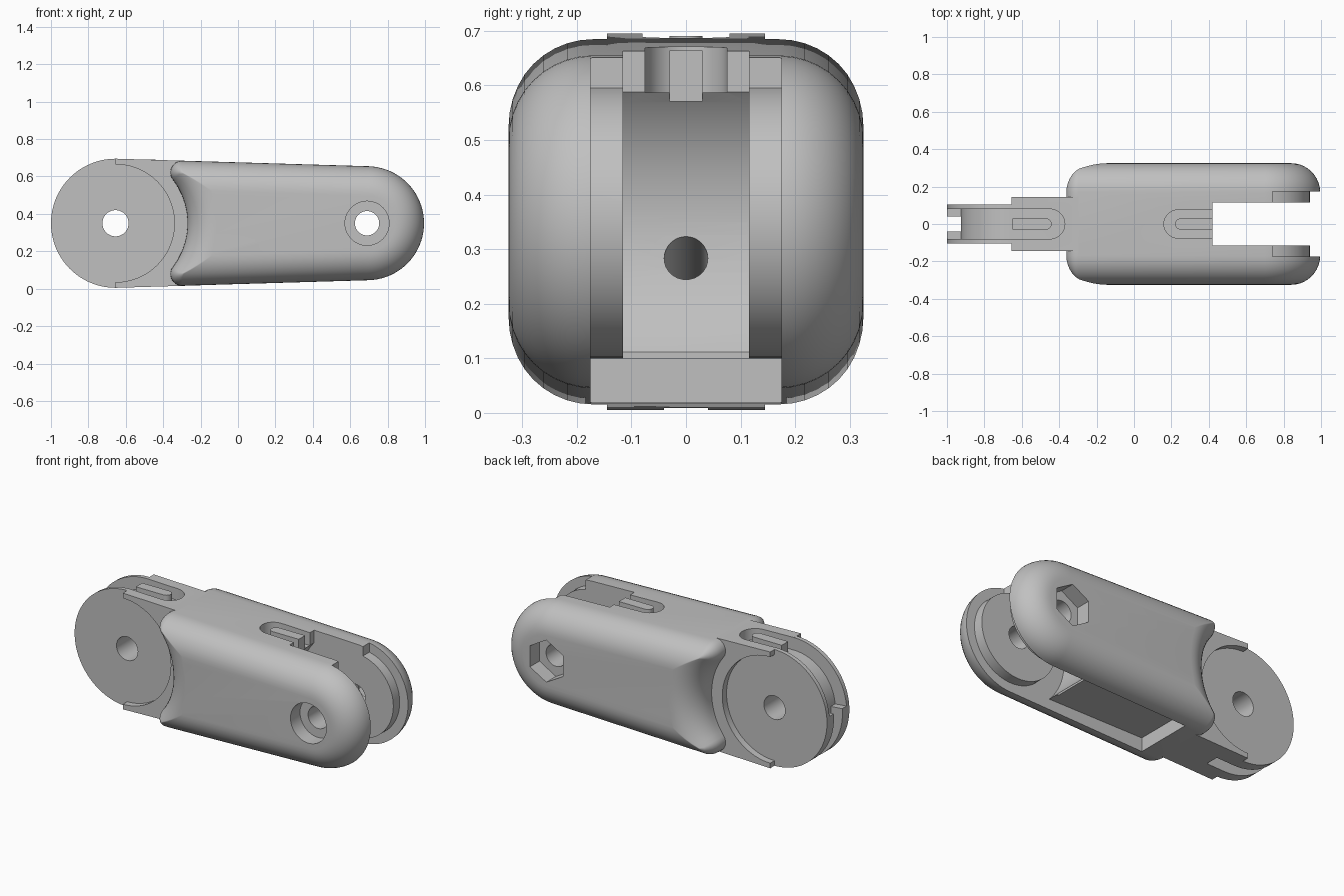
import bpy, bmesh, math
from mathutils import Vector

if "Cube" in bpy.data.objects:
    bpy.data.objects.remove(bpy.data.objects["Cube"])

AX, BX, ZC = -0.655, 0.69, 0.35      # knuckle pivot, fork pivot, pivot height
R_A, R_B = 0.345, 0.305

grey = bpy.data.materials.new("light_grey")
grey.diffuse_color = (0.53, 0.53, 0.53, 1)
grey.use_nodes = True
grey.node_tree.nodes["Principled BSDF"].inputs["Base Color"].default_value = grey.diffuse_color


def loft(name, rings):
    """Closed solid through rings of equal point count."""
    bm = bmesh.new()
    rows = [[bm.verts.new(p) for p in ring] for ring in rings]
    n = len(rows[0])
    for a, b in zip(rows, rows[1:]):
        for i in range(n):
            bm.faces.new((a[i], a[(i + 1) % n], b[(i + 1) % n], b[i]))
    bm.faces.new(rows[0][::-1])
    bm.faces.new(rows[-1])
    bmesh.ops.recalc_face_normals(bm, faces=bm.faces)
    me = bpy.data.meshes.new(name)
    bm.to_mesh(me)
    bm.free()
    ob = bpy.data.objects.new(name, me)
    bpy.context.collection.objects.link(ob)
    me.materials.append(grey)
    return ob


def prism(name, pts, y0, y1):
    return loft(name, [[(x, y, z) for x, z in pts] for y in (y0, y1)])


def column(name, pts, z0, z1):
    return loft(name, [[(x, y, z) for x, y in pts] for z in (z0, z1)])


def arc(cx, cz, r, a0, a1, n):
    return [(cx + r * math.cos(math.radians(a0 + (a1 - a0) * i / n)),
             cz + r * math.sin(math.radians(a0 + (a1 - a0) * i / n))) for i in range(n + 1)]


def circle(cx, cz, r, n=64, start=0):
    return arc(cx, cz, r, start, start + 360, n)[:-1]


def rect(x0, x1, z0, z1):
    return [(x0, z0), (x1, z0), (x1, z1), (x0, z1)]


def sector(cx, r0, r1, a0, a1, n=40):
    return arc(cx, ZC, r0, a0, a1, n) + arc(cx, ZC, r1, a1, a0, n)


def combine(ob, other, op):
    m = ob.modifiers.new(op.lower(), 'BOOLEAN')
    m.operation, m.object, m.solver = op, other, 'EXACT'
    bpy.context.view_layer.objects.active = ob
    bpy.ops.object.modifier_apply(modifier=m.name)
    bpy.data.objects.remove(other)


def add(ob, other):
    combine(ob, other, 'UNION')


def cut(ob, other):
    combine(ob, other, 'DIFFERENCE')


# Outline of the rounded body, inset by d
TILT = math.asin((R_A - R_B) / (BX - AX))


def half_height(x):
    return (R_A - math.sin(TILT) * (x - AX)) / math.cos(TILT)


def outline(d):
    dd = max(d, 0.06) + 0.003
    rad, x = 0.385 + dd, -0.25
    for _ in range(30):                     # corner fillet centre
        h = half_height(x) - dd
        x = AX + math.sqrt(rad * rad - h * h)
    h = half_height(x) - dd
    t = math.degrees(TILT)
    inward = 180 + math.degrees(math.atan2(h, x - AX))
    top = arc(x, h, dd - d, 90 - t, inward, 10)
    w = math.degrees(math.atan2(top[-1][1], top[-1][0] - AX))
    hollow = arc(AX, 0, 0.385 + d, w, -w, 20)[1:-1]
    nose = arc(BX, 0, R_B - d, t - 90, 90 - t, 40)
    pts = top + hollow + [(px, -pz) for px, pz in reversed(top)] + nose
    return [(px, pz + ZC) for px, pz in pts]


FIL, HALF = 0.155, 0.325
steps = [math.radians(90 * i / 10) for i in range(11)]
side = [(HALF - FIL + FIL * math.sin(a), FIL * (1 - math.cos(a))) for a in steps]
rings = [(-y, d) for y, d in reversed(side)] + side
body = loft("finger_segment", [[(x, y, z) for x, z in outline(d)] for y, d in rings])

# Knuckle disc and the thicker neck with its stop tabs
neck_pts = [(AX, ZC - half_height(AX)), (0.1, ZC - half_height(0.1)),
            (0.1, ZC + half_height(0.1)), (AX, ZC + half_height(AX))]
neck = prism("neck", neck_pts, -0.145, 0.145)
for s in (-1, 1):
    cut(neck, prism("tab_clearance", circle(AX, ZC, 0.315, 96), *sorted((s * 0.105, s * 0.2))))
add(body, neck)
add(body, prism("knuckle_disc", circle(AX, ZC, R_A, 96), -0.105, 0.105))

# Fork gap with hollow back wall
cut(body, prism("fork_gap", rect(0.42, 1.2, -0.1, 0.8), -0.115, 0.115))
cut(body, prism("fork_hollow", circle(BX, ZC, 0.36, 96), -0.115, 0.115))

# Clearance around the round bosses inside the fork, and the underside recess
ring = [(0.74, 0.8), (0.74, 0.595)] + arc(BX, ZC, 0.25, 77, -180, 60) + arc(BX, ZC, 0.36, -180, 0, 48) + [(1.2, 0.35), (1.2, 0.8)]
for s in (-1, 1):
    cut(body, prism("boss_clearance", ring, *sorted((s * 0.11, s * 0.175))))
cut(body, prism("underside_recess", rect(-0.2, BX, -0.1, 0.1), -0.175, 0.175))

# Elastic pocket at the fork, with centre bar
cut(body, column("fork_pocket", [(0.5, -0.075), (0.5, 0.075)] + arc(0.235, 0, 0.075, 90, 270, 16), 0.587, 0.8))
add(body, column("fork_bar", [(0.42, -0.03), (0.42, 0.03)] + arc(0.25, 0, 0.03, 90, 270, 10), 0.57, 0.664))

# Elastic groove over the knuckle, with centre bar
cut(body, prism("knuckle_groove", sector(AX, 0.27, 0.42, 90, 175), -0.08, 0.08))
cut(body, column("knuckle_pocket", [(AX - 0.01, 0.08), (AX - 0.01, -0.08)] + arc(-0.45, 0, 0.08, -90, 90, 16), 0.62, 0.8))
add(body, column("knuckle_bar", [(-0.65, 0.03), (-0.65, -0.03)] + arc(-0.47, 0, 0.03, -90, 90, 10), 0.6, 0.69))

# Tendon groove round the front of the knuckle, and the sloping tendon bore
cut(body, prism("tendon_groove", sector(AX, 0.27, 0.42, 170, 290), -0.04, 0.04))
p0, p1 = Vector((-0.57, 0, 0.045)), Vector((0.42, 0, 0.305))
u = (p1 - p0).normalized()
v = Vector((-u.z, 0, u.x))
cut(body, loft("tendon_bore", [[p + v * a + Vector((0, b, 0)) for a, b in circle(0, 0, 0.04, 32)]
                               for p in (p0, p1)]))

# Pin holes, bolt-head counterbore and hexagonal nut pocket
cut(body, prism("knuckle_pin_hole", circle(AX, ZC, 0.07, 48), -0.5, 0.5))
cut(body, prism("fork_pin_hole", circle(BX, ZC, 0.065, 48), -0.5, 0.5))
cut(body, prism("bolt_pocket", circle(BX, ZC, 0.118, 48), -0.5, -0.235))
cut(body, prism("nut_pocket", circle(BX, ZC, 0.125, 6, 30), 0.235, 0.5))

bpy.context.view_layer.objects.active = body
body.select_set(True)
bpy.ops.object.shade_smooth_by_angle(angle=math.radians(25))
